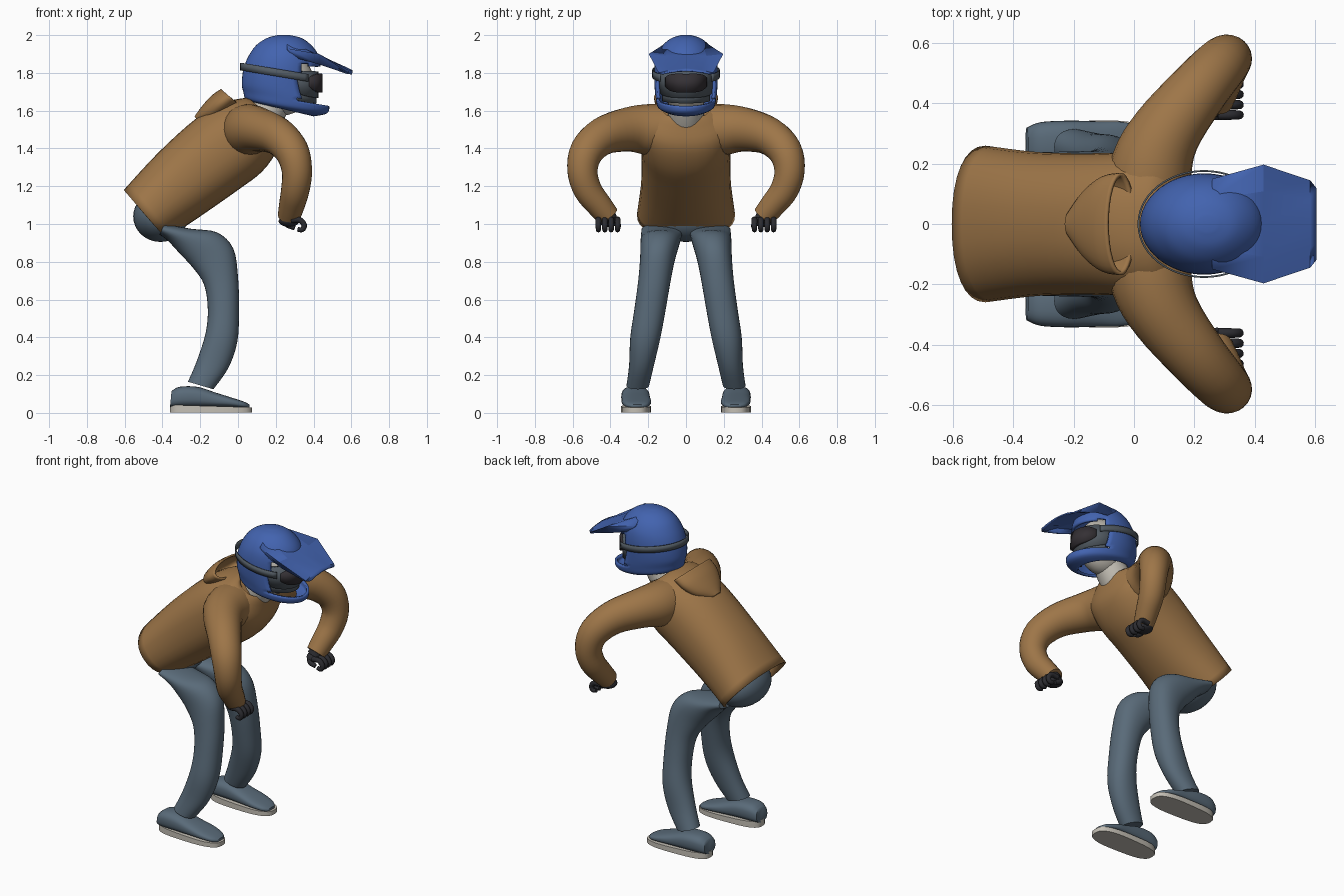
import bpy, bmesh, math
from mathutils import Vector

if "Cube" in bpy.data.objects:
    bpy.data.objects.remove(bpy.data.objects["Cube"])


def material(name, rgb):
    m = bpy.data.materials.new(name)
    m.diffuse_color = (*rgb, 1)
    m.use_nodes = True
    m.node_tree.nodes["Principled BSDF"].inputs["Base Color"].default_value = m.diffuse_color
    return m


BROWN = material("jacket brown", (0.34, 0.18, 0.065))
BLUE = material("helmet blue", (0.055, 0.125, 0.43))
SLATE = material("trouser slate", (0.10, 0.145, 0.19))
FRAME = material("goggle grey", (0.085, 0.105, 0.125))
BLACK = material("glove black", (0.025, 0.025, 0.03))
LENS = material("lens dark", (0.035, 0.03, 0.035))
PALE = material("pale skin and sole", (0.55, 0.52, 0.46))


def finish(bm, name, mat, angle=40, thick=0):
    bmesh.ops.recalc_face_normals(bm, faces=bm.faces)
    me = bpy.data.meshes.new(name)
    bm.to_mesh(me)
    bm.free()
    ob = bpy.data.objects.new(name, me)
    bpy.context.collection.objects.link(ob)
    me.materials.append(mat)
    if thick:
        mod = ob.modifiers.new("thickness", 'SOLIDIFY')
        mod.thickness, mod.offset = thick, -1
    bpy.ops.object.select_all(action='DESELECT')
    ob.select_set(True)
    bpy.context.view_layer.objects.active = ob
    bpy.ops.object.shade_smooth_by_angle(angle=math.radians(angle))
    return ob


def smooth(rows, steps):
    """Catmull-Rom interpolation of rows of numbers."""
    out, n = [], len(rows)
    for i in range(n - 1):
        p = [rows[max(0, min(n - 1, i + k))] for k in (-1, 0, 1, 2)]
        for s in range(steps):
            t = s / steps
            out.append([0.5 * (2 * b + (c - a) * t + (2 * a - 5 * b + 4 * c - d) * t * t
                               + (3 * b - a - 3 * c + d) * t ** 3) for a, b, c, d in zip(*p)])
    return out + [list(rows[-1])]


def skin(rings, caps):
    bm = bmesh.new()
    vs = [[bm.verts.new(p) for p in r] for r in rings]
    n = len(rings[0])
    for a, b in zip(vs, vs[1:]):
        for i in range(n):
            bm.faces.new((a[i], a[(i + 1) % n], b[(i + 1) % n], b[i]))
    if caps[0]:
        bm.faces.new(vs[0])
    if caps[1]:
        bm.faces.new(vs[-1])
    return bm


def body(rows, steps=4, n=32, caps=(True, True), power=1.0):
    """Rows: ring end A (x, z), ring end B (x, z), y centre, y half width."""
    rings = []
    for ax, az, bx, bz, yc, hw in smooth(rows, steps):
        ring = []
        for i in range(n):
            c, s = math.cos(math.tau * i / n), math.sin(math.tau * i / n)
            c, s = [math.copysign(abs(k) ** power, k) for k in (c, s)]
            ring.append(((ax + bx) / 2 + (bx - ax) / 2 * c, yc + hw * s,
                         (az + bz) / 2 + (bz - az) / 2 * c))
        rings.append(ring)
    return skin(rings, caps)


def tube(rows, steps=4, n=24):
    """Rows: x, y, z, radius along a path."""
    pts = smooth(rows, steps)
    cs = [Vector(p[:3]) for p in pts]
    rings, u = [], Vector((1, 0.2, 0))
    for i, c in enumerate(cs):
        t = (cs[min(i + 1, len(cs) - 1)] - cs[max(i - 1, 0)]).normalized()
        u = (u - t * u.dot(t)).normalized()
        v = t.cross(u)
        rings.append([c + pts[i][3] * (u * math.cos(math.tau * k / n) + v * math.sin(math.tau * k / n))
                      for k in range(n)])
    return skin(rings, (True, True))


def ball(name, mat, loc, size):
    bm = bmesh.new()
    bmesh.ops.create_uvsphere(bm, u_segments=28, v_segments=16, radius=1)
    for v in bm.verts:
        v.co = Vector([c + a * s for c, a, s in zip(loc, v.co, size)])
    return finish(bm, name, mat)


def band(name, mat, cx, rx, ry, a0, a1, zc, h, slope, thick, taper=0):
    """Curved strip around the head, with angles measured from +x."""
    bm, prev = bmesh.new(), None
    for i in range(41):
        a = math.radians(a0 + (a1 - a0) * i / 40)
        x, y = cx + rx * math.cos(a), ry * math.sin(a)
        z = zc + slope * (x - cx)
        hh = h * (1 - taper * abs(i / 20 - 1) ** 4)
        pair = [bm.verts.new((x, y, z - hh)), bm.verts.new((x, y, z + hh))]
        if prev:
            bm.faces.new((prev[0], pair[0], pair[1], prev[1]))
        prev = pair
    finish(bm, name, mat, 40, thick)


# Jacket: leaning torso, open at the hem
finish(body([(-.38, .92, -.605, 1.18, 0, .26), (-.20, 1.04, -.42, 1.38, 0, .238),
             (0, 1.18, -.22, 1.56, 0, .235), (.13, 1.28, -.08, 1.64, 0, .24),
             (.21, 1.40, .02, 1.665, 0, .225), (.215, 1.51, .06, 1.665, 0, .16),
             (.21, 1.56, .06, 1.65, 0, .12)], caps=(False, False), power=.88),
       "jacket_torso", BROWN, 50, .012)

# Hood lying on the back
hood = body([(.005, 1.63, -.09, 1.715, 0, .17), (-.06, 1.58, -.14, 1.68, 0, .16),
             (-.13, 1.54, -.19, 1.625, 0, .115), (-.20, 1.53, -.23, 1.57, 0, .04)],
            caps=(False, True))
finish(hood, "hood", BROWN, 50, .012)

# Seat of the trousers
ball("trouser_seat", SLATE, (-.41, 0, 1.04), (.145, .20, .135))

for side, s in (("left", 1), ("right", -1)):
    # Sleeve
    finish(tube([(.04, s * .06, 1.49, .14), (.06, s * .20, 1.50, .135), (.11, s * .31, 1.50, .117),
                 (.21, s * .44, 1.465, .10), (.285, s * .525, 1.385, .09),
                 (.312, s * .548, 1.28, .08), (.303, s * .52, 1.18, .075),
                 (.285, s * .46, 1.10, .068), (.27, s * .41, 1.04, .06)]),
           side + "_sleeve", BROWN, 50)

    # Glove: cuff, palm, four curled fingers and a thumb
    finish(tube([(.275, s * .425, 1.06, .045), (.265, s * .41, 1.025, .047)], 2, 16),
           side + "_glove_cuff", BLACK)
    ball(side + "_glove_palm", BLACK, (.27, s * .41, 1.015), (.055, .055, .03))
    for k in range(4):
        y = s * (.362 + .034 * k)
        finish(tube([(.28, y, 1.02, .016), (.325, y, 1.022, .016), (.35, y, .995, .015),
                     (.34, y, .97, .014), (.315, y, .972, .012)], 3, 10),
               f"{side}_finger_{k + 1}", BLACK)
    finish(tube([(.25, s * .38, 1.015, .018), (.265, s * .36, .995, .016),
                 (.30, s * .362, .98, .013)], 3, 10), side + "_thumb", BLACK)

    # Trouser leg
    finish(body([(-.265, .165, -.13, .125, s * .255, .06), (-.22, .27, -.05, .24, s * .235, .066),
                 (-.172, .42, -.003, .38, s * .215, .08), (-.16, .55, .005, .55, s * .19, .083),
                 (-.18, .68, 0, .72, s * .167, .086), (-.24, .77, -.025, .87, s * .15, .093),
                 (-.305, .84, -.11, .955, s * .138, .103), (-.37, .91, -.25, .975, s * .13, .108),
                 (-.415, .945, -.39, 1.0, s * .13, .105)], power=.92),
           side + "_trouser_leg", SLATE, 50)

    # Shoe upper, lofted from heel to toe
    finish(body([(-.36, .03, -.352, .115, s * .265, .055), (-.31, .03, -.31, .138, s * .268, .07),
                 (-.22, .03, -.215, .138, s * .268, .075), (-.13, .03, -.12, .108, s * .265, .076),
                 (-.04, .03, -.04, .083, s * .262, .077), (.03, .025, .03, .06, s * .26, .06),
                 (.06, .025, .06, .045, s * .258, .03)], power=.75),
           side + "_shoe", SLATE, 50)

    # Flat sole with rounded ends
    bm = bmesh.new()
    outline = []
    for i in range(32):
        c, q = math.cos(math.tau * i / 32), math.sin(math.tau * i / 32)
        x = math.copysign(abs(c) ** (.8 if c > 0 else .55), c)
        y = math.copysign(abs(q) ** .7, q)
        outline.append(bm.verts.new((-.143 + .218 * x, s * .265 + y * (.078 + .008 * x), .002)))
    f = bm.faces.new(outline)
    top = bmesh.ops.extrude_face_region(bm, geom=[f])['geom']
    for v in top:
        if isinstance(v, bmesh.types.BMVert):
            v.co.z = .036 - .03 * (v.co.x + .143)
    finish(bm, side + "_sole", PALE)

# Head and neck
ball("head", PALE, (.235, 0, 1.75), (.165, .125, .175))
finish(tube([(.10, 0, 1.52, .10), (.16, 0, 1.60, .095), (.20, 0, 1.68, .095)]), "neck", PALE)

# Helmet shell with the face opening cut away above the chin bar
shell = body([(.08, 1.645, .40, 1.57, 0, .12), (.04, 1.66, .47, 1.585, 0, .15),
              (.028, 1.70, .483, 1.625, 0, .16), (.02, 1.74, .46, 1.70, 0, .166),
              (.025, 1.80, .44, 1.78, 0, .168), (.038, 1.85, .435, 1.85, 0, .164),
              (.062, 1.90, .42, 1.905, 0, .15), (.10, 1.95, .385, 1.95, 0, .12),
              (.155, 1.985, .335, 1.985, 0, .075), (.21, 2.0, .275, 2.0, 0, .025)],
             n=48, caps=(False, True))
gone = [f for f in shell.faces for c in [f.calc_center_median()]
        if c.x > .325 and 1.662 < c.z + .18 * (c.x - .3) < 1.855]
bmesh.ops.delete(shell, geom=gone, context='FACES')
finish(shell, "helmet_shell", BLUE, 50, .015)

# Goggles: strap, frame and lens
band("goggle_strap", FRAME, .2325, .215, .173, 50, 310, 1.797, .02, -.17, .006)
band("goggle_frame", FRAME, .25, .175, .15, -75, 75, 1.755, .07, -.1, .03, .3)
band("goggle_lens", LENS, .25, .197, .150, -48, 48, 1.765, .05, -.1, .03, .55)
band("nose_guard", FRAME, .25, .165, .135, -70, 70, 1.685, .03, -.1, .015)

# Angular visor over the brow: rows from the helmet out to the front lip
bm = bmesh.new()
rows = []
for x, hw, zs in ((.26, .15, (1.965, 1.975, 1.93)), (.43, .197, (1.895, 1.89, 1.90)),
                  (.585, .145, (1.825, 1.815, 1.80)), (.605, .12, (1.815, 1.81, 1.80))):
    rows.append([bm.verts.new((x, hw * k, zs[round(abs(k) * 2) if abs(k) != .55 else 1]))
                 for k in (-1, -.55, 0, .55, 1)])
for a, b in zip(rows, rows[1:]):
    for i in range(4):
        bm.faces.new((a[i], a[i + 1], b[i + 1], b[i]))
# side wings running from the visor edge down to the temples
for i in (0, 4):
    s = -1 if i == 0 else 1
    low = bm.verts.new((.43, s * .165, 1.845))
    back = bm.verts.new((.30, s * .14, 1.88))
    bm.faces.new((rows[0][i], rows[1][i], low, back))
    bm.faces.new((rows[1][i], rows[2][i], low))
finish(bm, "visor", BLUE, 15, .008)
